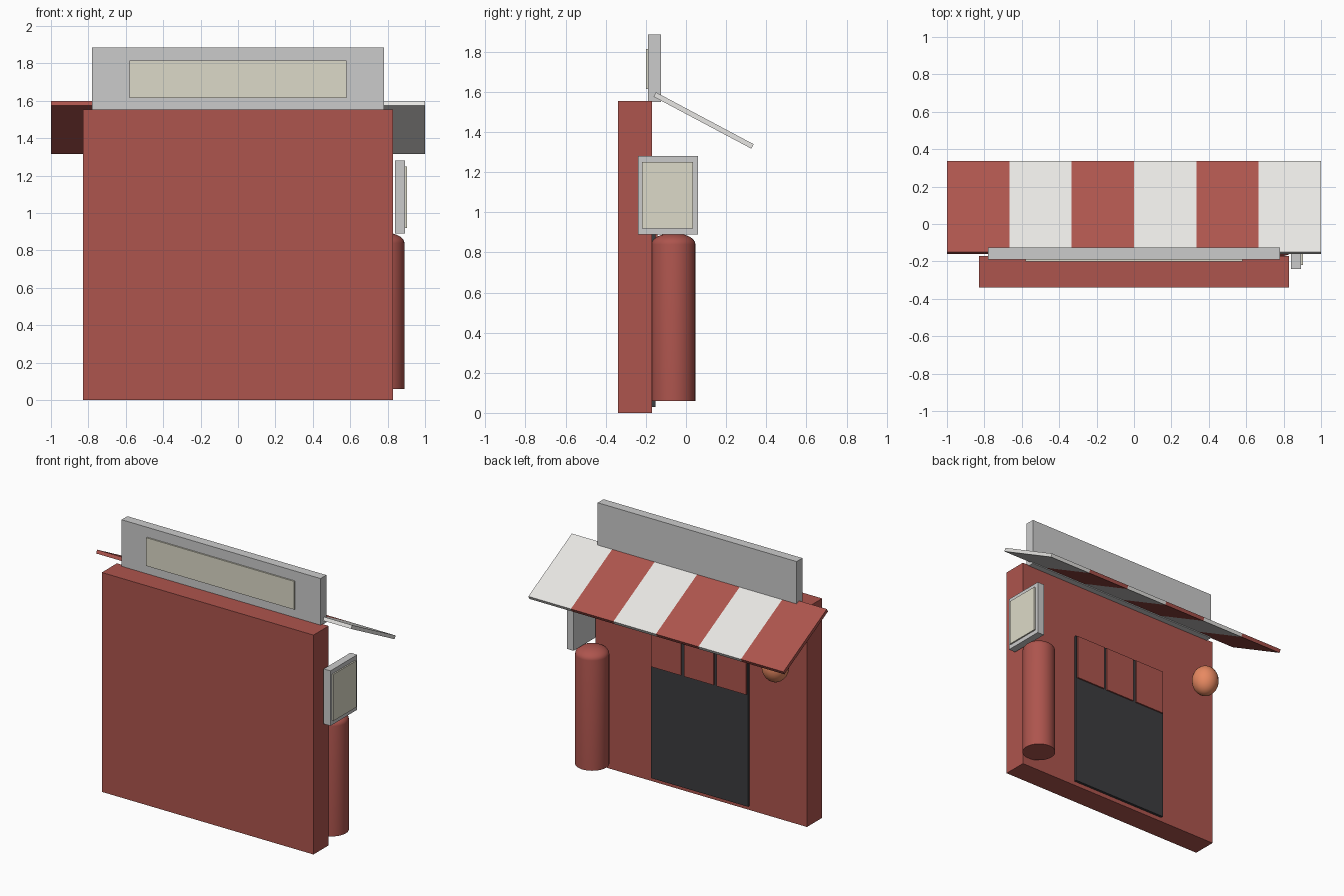
import bpy, bmesh, math

if "Cube" in bpy.data.objects:
    bpy.data.objects.remove(bpy.data.objects["Cube"])


def material(name, rgb):
    m = bpy.data.materials.new(name)
    m.diffuse_color = (*rgb, 1)
    m.use_nodes = True
    m.node_tree.nodes["Principled BSDF"].inputs["Base Color"].default_value = m.diffuse_color
    return m


RED = material("red", (0.42, 0.09, 0.075))
WHITE = material("white", (0.80, 0.79, 0.77))
CREAM = material("cream", (0.72, 0.70, 0.58))
DARK = material("charcoal", (0.045, 0.045, 0.05))
ORANGE = material("orange", (0.80, 0.25, 0.12))


def make(name, bm, mat=None):
    bmesh.ops.recalc_face_normals(bm, faces=bm.faces)
    me = bpy.data.meshes.new(name)
    bm.to_mesh(me)
    bm.free()
    ob = bpy.data.objects.new(name, me)
    bpy.context.collection.objects.link(ob)
    if mat:
        me.materials.append(mat)
    return ob


def box(name, x, y, z, mat=None):
    """Box from (min, max) ranges on each axis."""
    bm = bmesh.new()
    bmesh.ops.create_cube(bm, size=1)
    bmesh.ops.scale(bm, vec=(x[1] - x[0], y[1] - y[0], z[1] - z[0]), verts=bm.verts)
    ob = make(name, bm, mat)
    ob.location = [(a + b) / 2 for a, b in (x, y, z)]
    return ob


def smooth(ob):
    bpy.ops.object.select_all(action='DESELECT')
    ob.select_set(True)
    bpy.context.view_layer.objects.active = ob
    bpy.ops.object.shade_smooth_by_angle(angle=math.radians(35))


# Shop wall
box("wall", (-0.83, 0.83), (-0.34, -0.17), (0, 1.555), RED)

# Roof sign with its inset-coloured panel on the front
box("roof_sign", (-0.78, 0.78), (-0.19, -0.125), (1.55, 1.885))
box("roof_sign_panel", (-0.58, 0.58), (-0.20, -0.185), (1.615, 1.815), CREAM)

# Side sign facing right
box("side_sign", (0.84, 0.893), (-0.24, 0.06), (0.89, 1.28))
box("side_sign_panel", (0.885, 0.903), (-0.22, 0.035), (0.92, 1.25), CREAM)

# Door and three hanging curtain flaps
box("door", (-0.38, 0.38), (-0.18, -0.152), (0.03, 1.15), DARK)
for i in (-1, 0, 1):
    c = i * 0.256
    box(f"curtain_flap_{i + 2}", (c - 0.116, c + 0.116), (-0.158, -0.142), (0.825, 1.145), RED)

# Sloping awning in six stripes
for i in range(6):
    x0 = -1 + i / 3
    s = box(f"awning_stripe_{i + 1}", (x0, x0 + 1 / 3), (-0.188, 0.364), (1.445, 1.47),
            WHITE if i % 2 else RED)
    s.rotation_euler.x = -math.radians(28)

# Round post with a shallow domed top, lathed from a profile
R = 0.11
profile = [(0, 0.06), (R, 0.06), (R, 0.84)]
profile += [(R * math.cos(a), 0.84 + 0.056 * math.sin(a))
            for a in (math.pi / 2 * k / 8 for k in range(1, 8))] + [(0, 0.896)]
bm = bmesh.new()
vs = [bm.verts.new((r, 0, z)) for r, z in profile]
es = [bm.edges.new(p) for p in zip(vs, vs[1:])]
bmesh.ops.spin(bm, geom=vs + es, axis=(0, 0, 1), cent=(0, 0, 0), steps=32, angle=math.tau)
bmesh.ops.remove_doubles(bm, verts=bm.verts, dist=1e-4)
post = make("round_post", bm, RED)
post.location = (0.78, -0.063, 0)
smooth(post)

# Paper lantern beside the door
bm = bmesh.new()
bmesh.ops.create_uvsphere(bm, u_segments=24, v_segments=16, radius=1)
bmesh.ops.scale(bm, vec=(0.09, 0.09, 0.107), verts=bm.verts)
lantern = make("lantern", bm, ORANGE)
lantern.location = (-0.666, -0.05, 1.142)
smooth(lantern)
